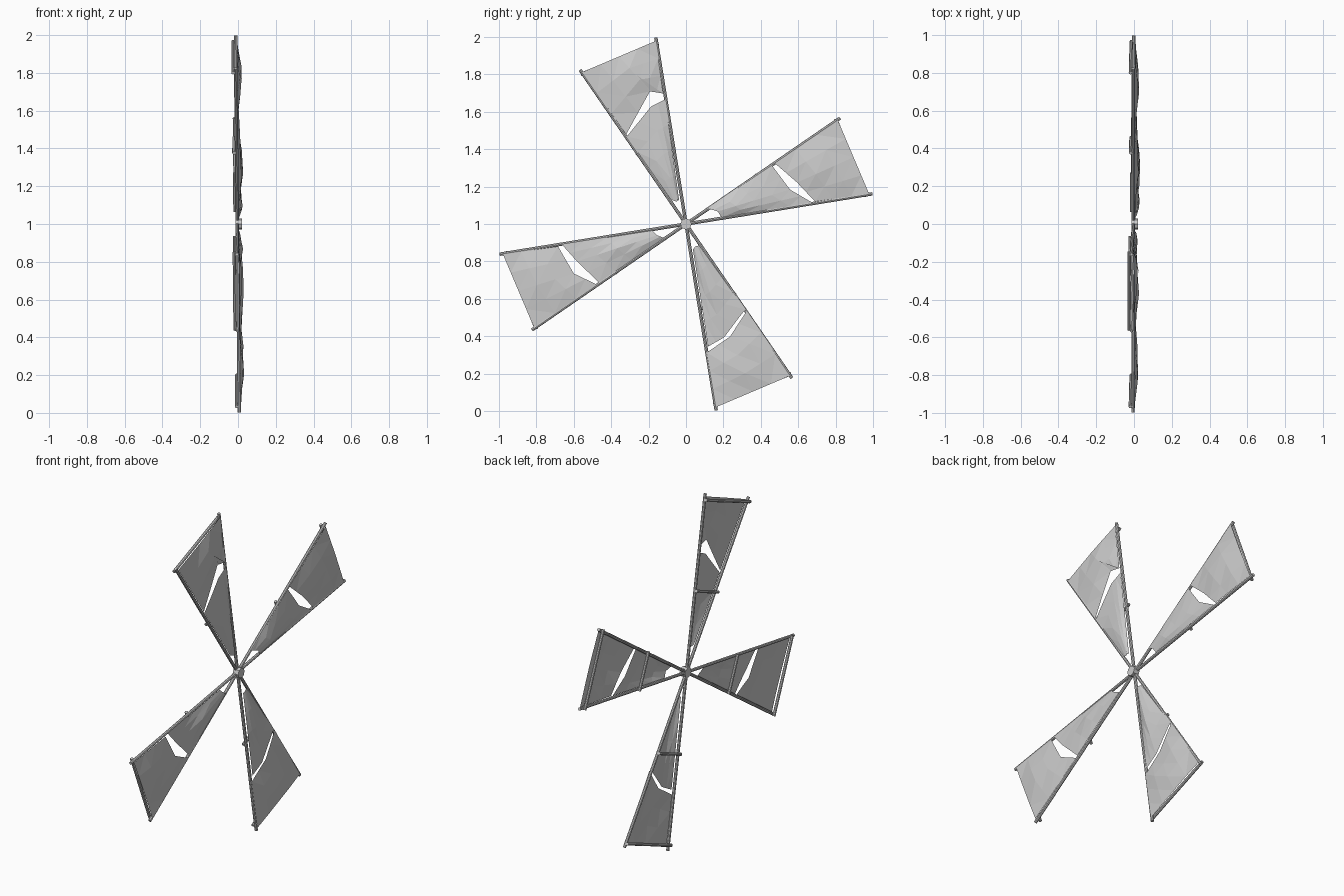
import bpy, bmesh, math, random
from mathutils import Vector

random.seed(4)
if "Cube" in bpy.data.objects:
    bpy.data.objects.remove(bpy.data.objects["Cube"])

grey = bpy.data.materials.new("weathered grey")
grey.use_nodes = True
grey.diffuse_color = (0.6, 0.6, 0.6, 1)
grey.node_tree.nodes["Principled BSDF"].inputs["Base Color"].default_value = (0.6, 0.6, 0.6, 1)


def place(p):
    """Lift to the axle height and lean the wheel very slightly."""
    x, y, z = p
    return Vector((x - 0.009 * z + 0.004 * y, y, z + 1))


def finish(name, bm):
    for v in bm.verts:
        v.co = place(v.co)
    mesh = bpy.data.meshes.new(name)
    bm.to_mesh(mesh)
    bm.free()
    mesh.materials.append(grey)
    bpy.context.collection.objects.link(bpy.data.objects.new(name, mesh))


def polar(r, degrees, x=0.0):
    a = math.radians(degrees)
    return Vector((x, r * math.cos(a), r * math.sin(a)))


def rod(name, a, b, radius, sides=8):
    bm = bmesh.new()
    bmesh.ops.create_cone(bm, cap_ends=True, segments=sides, radius1=radius,
                          radius2=radius, depth=(b - a).length)
    turn = (b - a).to_track_quat('Z', 'Y')
    for v in bm.verts:
        v.co = turn @ v.co + (a + b) / 2
    finish(name, bm)


def resample(pts):
    """Halve each span of a three-point edge, giving five points."""
    a, b, c = (Vector(p) for p in pts)
    return [a, (a + b) / 2, b, (b + c) / 2, c]


def cloth(name, near, far, rows, swell):
    """Loft a billowing sheet between two edges that cross the sail."""
    bm = bmesh.new()
    near, far = resample(near), resample(far)
    grid = []
    for i in range(rows + 1):
        s = i / rows
        line = []
        for j in range(5):
            p = near[j].lerp(far[j], s)
            bulge = math.sin(math.pi * j / 4) * swell(s) * random.uniform(0.6, 1.1)
            line.append(bm.verts.new((0.006 + bulge, p.x, p.y)))
        grid.append(line)
    for i in range(rows):
        for j in range(4):
            bm.faces.new((grid[i][j], grid[i + 1][j], grid[i + 1][j + 1], grid[i][j + 1]))
    bmesh.ops.triangulate(bm, faces=bm.faces[:])
    finish(name, bm)


# Hub
rod("hub", Vector((-0.014, 0, 0)), Vector((0.022, 0, 0)), 0.03)

# Edges of each torn sail: root, inner side of the tear, outer side of the tear
sails = {
    "right": (0, [(.19, .035), (.17, .067), (.118, .083)],
              [(.674, .115), (.556, .184), (.46, .313)],
              [(.69, .12), (.594, .222), (.476, .324)]),
    "upper": (90, [(-.037, .13), (-.05, .12), (-.08, .13)],
              [(-.112, .666), (-.187, .628), (-.316, .468)],
              [(-.123, .698), (-.193, .709), (-.32, .479)]),
    "left": (180, [(-.18, -.035), (-.155, -.06), (-.118, -.075)],
             [(-.663, -.11), (-.583, -.2), (-.465, -.313)],
             [(-.684, -.12), (-.6, -.265), (-.476, -.324)]),
    "lower": (270, [(.037, -.136), (.05, -.12), (.07, -.115)],
              [(.118, -.655), (.203, -.607), (.316, -.457)],
              [(.112, -.687), (.235, -.602), (.326, -.463)]),
}

for side, (turn, root, tear_in, tear_out) in sails.items():
    # Two long poles and two cross bars behind them
    for label, r, angle in (("first", 1.01, 9.2), ("second", 1.0, 34.5)):
        rod(f"{side}_{label}_pole", polar(0.01, turn + angle, -0.003),
            polar(r, turn + angle, -0.003), 0.009)
    for label, r, lo, hi in (("middle", 0.463, 8.2, 35.7), ("end", 0.978, 8.7, 35.1)):
        rod(f"{side}_{label}_bar", polar(r, turn + lo, -0.017),
            polar(r, turn + hi, -0.017), 0.009)
    # Torn cloth in two pieces
    a, b = polar(0.992, turn + 9.4).yz, polar(0.983, turn + 34.2).yz
    cloth(f"{side}_inner_cloth", root, tear_in, 4,
          lambda s: 0.004 + 0.016 * math.sin(math.pi * min(1, s + 0.1)))
    cloth(f"{side}_outer_cloth", tear_out, [a, (a + b) / 2, b], 3,
          lambda s: 0.004 + 0.018 * math.sin(math.pi * s))

# Loose corner of cloth folded over above the upper tear
bm = bmesh.new()
bm.faces.new([bm.verts.new(p) for p in
              ((0.012, -.187, .709), (0.01, -.123, .698), (0.034, -.262, .794))])
finish("upper_folded_flap", bm)
